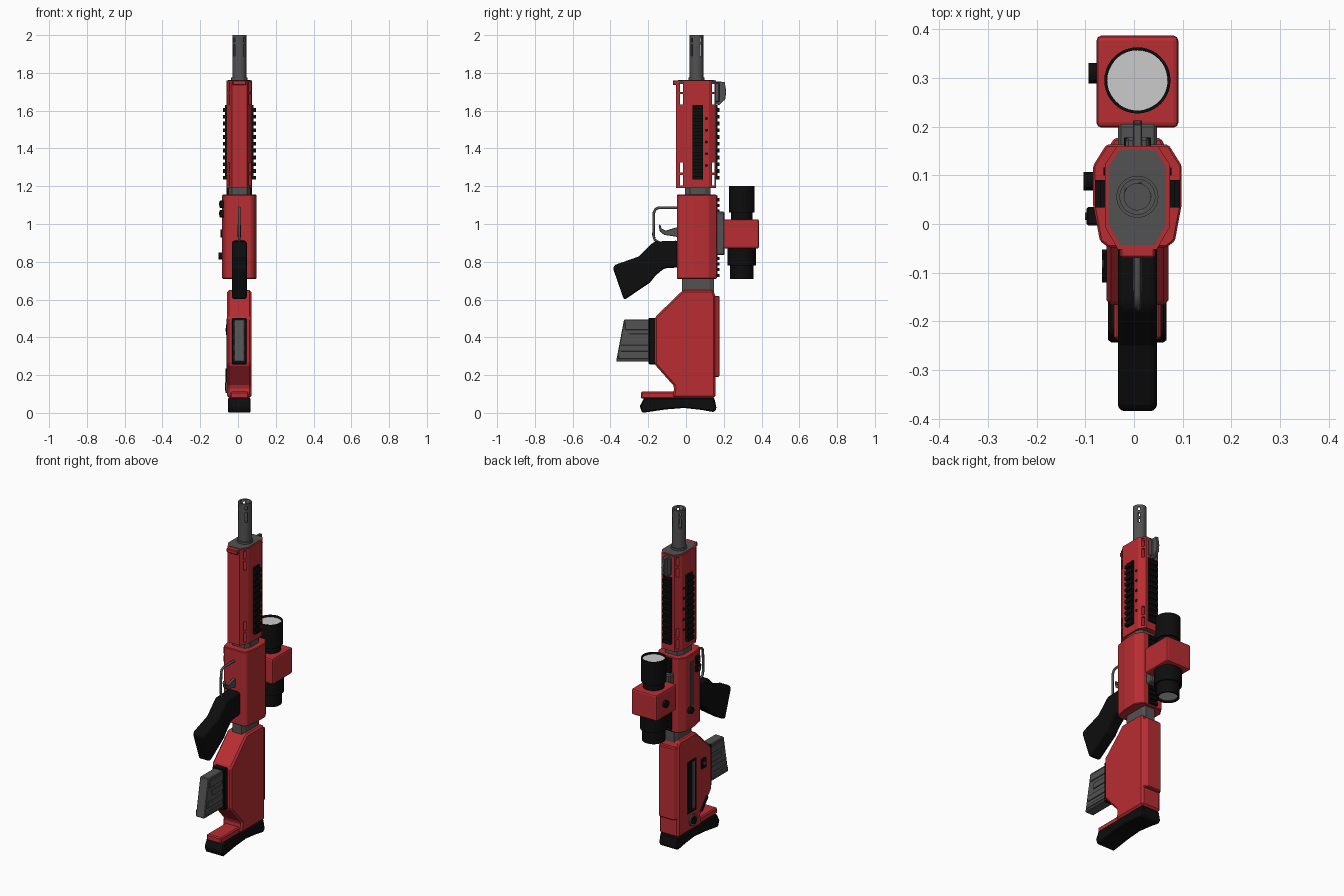
import bpy, bmesh, math
from mathutils import Vector

if "Cube" in bpy.data.objects:
    bpy.data.objects.remove(bpy.data.objects["Cube"])

CX = 0.007          # centre plane of the body
BY = 0.056          # bore axis in y


def material(name, col):
    m = bpy.data.materials.new(name)
    m.diffuse_color = (*col, 1)
    m.use_nodes = True
    m.node_tree.nodes["Principled BSDF"].inputs["Base Color"].default_value = m.diffuse_color
    return m


RED = material("red", (0.48, 0.026, 0.032))
BLACK = material("black", (0.004, 0.004, 0.004))
STEEL = material("steel", (0.085, 0.085, 0.085))


def prism(name, pts, axis, lo, hi, mat, bevel=0.0, segs=1):
    """Extrude a closed profile: axis 'x' takes (y,z), 'y' takes (x,z), 'z' takes (x,y)."""
    place = {'x': lambda p, t: (t, p[0], p[1]),
             'y': lambda p, t: (p[0], t, p[1]),
             'z': lambda p, t: (p[0], p[1], t)}[axis]
    bm = bmesh.new()
    a = [bm.verts.new(place(p, lo)) for p in pts]
    b = [bm.verts.new(place(p, hi)) for p in pts]
    bm.faces.new(a)
    bm.faces.new(b[::-1])
    n = len(pts)
    for i in range(n):
        bm.faces.new((a[i], a[(i + 1) % n], b[(i + 1) % n], b[i]))
    bmesh.ops.recalc_face_normals(bm, faces=bm.faces)
    me = bpy.data.meshes.new(name)
    bm.to_mesh(me)
    bm.free()
    ob = bpy.data.objects.new(name, me)
    bpy.context.collection.objects.link(ob)
    if mat:
        me.materials.append(mat)
    if bevel:
        m = ob.modifiers.new("bevel", 'BEVEL')
        m.width, m.segments, m.limit_method = bevel, segs, 'ANGLE'
    return ob


def box(name, x, y, z, mat, bevel=0.0, segs=1):
    pts = [(x[0], y[0]), (x[1], y[0]), (x[1], y[1]), (x[0], y[1])]
    return prism(name, pts, 'z', z[0], z[1], mat, bevel, segs)


def sym(half):
    """Mirror (half-width, y) points into a closed section about the centre plane."""
    return [(CX + x, y) for x, y in half] + [(CX - x, y) for x, y in half[::-1]]


def cyl(name, r, depth, loc, mat, rot=(0, 0, 0), n=40, r2=None):
    bpy.ops.mesh.primitive_cone_add(vertices=n, radius1=r, radius2=r if r2 is None else r2,
                                    depth=depth, location=loc, rotation=rot)
    ob = bpy.context.object
    ob.name = name
    if mat:
        ob.data.materials.append(mat)
    bpy.ops.object.shade_smooth_by_angle(angle=math.radians(30))
    return ob


def cut(ob, cutters):
    """Subtract the cutters from ob and remove them."""
    bpy.ops.object.select_all(action='DESELECT')
    bpy.context.view_layer.objects.active = ob
    for c in cutters:
        m = ob.modifiers.new("cut", 'BOOLEAN')
        m.object, m.operation, m.solver = c, 'DIFFERENCE', 'EXACT'
        bpy.ops.object.modifier_apply(modifier=m.name)
        bpy.data.objects.remove(c)


def tube(name, r, ri, z0, z1, y, depth, mat):
    ob = cyl(name, r, z1 - z0, (CX, y, (z0 + z1) / 2), mat)
    cut(ob, [cyl("bore", ri, 2 * depth, (CX, y, z1), mat)])
    return ob


def rail(name, side, z0, z1, n, w=0.028):
    """Toothed accessory rail; side is -1/+1 for left/right, 0 for the rear face."""
    pitch = (z1 - z0) / n
    prof = [(0, z0)]
    for i in range(n):
        z = z0 + i * pitch
        prof += [(0.021, z), (0.021, z + pitch * .55), (0.01, z + pitch * .55), (0.01, z + pitch)]
    prof += [(0, z1)]
    if side:
        pts = [(CX + side * (0.066 + d), z) for d, z in prof]
        return prism(name, pts, 'y', 0.062 - w, 0.062 + w, BLACK)
    return prism(name, [(0.157 + d, z) for d, z in prof], 'x', CX - w, CX + w, BLACK)


# Barrel with hollow slotted muzzle
barrel = tube("barrel", 0.037, 0.027, 1.15, 2.0, BY, 0.13, STEEL)
slots = []
for a in (45, 135):
    for z, h in ((1.975, 0.022), (1.92, 0.06)):
        s = box("slot", (-.06, .06), (-.006, .006), (-h / 2, h / 2), STEEL)
        s.location, s.rotation_euler = (CX, BY, z), (0, 0, math.radians(a))
        slots.append(s)
bpy.context.view_layer.update()
cut(barrel, slots)

# Handguard: octagonal sleeve with see-through vents at both ends
oct_half = [(0.04, -0.052), (0.067, -0.005), (0.067, 0.122), (0.042, 0.16)]
hand = prism("handguard", sym(oct_half), 'z', 1.19, 1.76, RED)
vents = []
for y in ((-.031, -.016), (.138, .152)):
    for z in ((1.70, 1.752), (1.632, 1.688), (1.272, 1.326), (1.204, 1.26)):
        vents.append(box("vent", (-.2, .2), y, z, RED))
cut(hand, vents)
box("handguard_lip", (CX - .036, CX + .036), (-.07, -.045), (1.735, 1.76), RED, .004)
prism("handguard_cap", sym([(x * .88, BY + (y - BY) * .92) for x, y in oct_half]),
      'z', 1.74, 1.763, STEEL)
cyl("barrel_collar", 0.043, 0.02, (CX, BY, 1.765), STEEL)

# Rails and side screws
rail("left_rail", -1, 1.235, 1.63, 11)
rail("right_rail", 1, 1.235, 1.63, 11)
rail("rear_rail", 0, 1.235, 1.63, 11)
for s in (-1, 1):
    for i in range(5):
        cyl("side_screw", 0.008, 0.006, (CX + s * .067, 0.108, 1.31 + i * .062), BLACK,
            (0, math.pi / 2, 0), 12)

# Front sight
prism("front_sight", [(.155, 1.635), (.175, 1.63), (.208, 1.66), (.213, 1.70), (.205, 1.752),
                      (.155, 1.755)], 'x', CX - .009, CX + .009, STEEL, .002)
box("front_sight_base", (CX - .024, CX + .024), (.15, .178), (1.645, 1.75), STEEL, .006)

# Necks joining the three body sections
neck = [(0.04, -0.005), (0.058, 0.02), (0.058, 0.1), (0.04, 0.13)]
prism("front_neck", sym(neck), 'z', 1.13, 1.21, STEEL)
prism("rear_neck", sym([(0.03, -0.02), (0.04, 0.0), (0.04, 0.125), (0.03, 0.147)]),
      'z', 0.62, 0.74, STEEL)

# Receiver
rec = [(0.06, -0.048), (0.077, -0.035), (0.091, 0.04), (0.091, 0.12), (0.064, 0.163)]
receiver = prism("receiver", sym(rec), 'z', 0.71, 1.155, RED)
cut(receiver, [box("groove", (-.12, -.076), (.048, .074), (.84, 1.105), RED)])
for m in receiver.data.polygons:
    m.use_smooth = False
b = receiver.modifiers.new("bevel", 'BEVEL')
b.width, b.limit_method = .005, 'ANGLE'
box("charging_bar", (-.083, -.074), (.053, .069), (.84, 1.10), STEEL)
cyl("charging_knob", 0.019, 0.03, (-.089, .088, .83), BLACK, (0, math.pi / 2, 0), 20)
for z in (1.055, 1.105):
    box("selector_button", (-.098, -.07), (-.003, .035), (z - .02, z + .02), BLACK, .004)
    cyl("selector_pin", 0.008, 0.004, (-.099, .016, z), STEEL, (0, math.pi / 2, 0), 12)

# Scope mount, short rails and housing
rail("upper_mount_rail", 0, 1.06, 1.15, 3)
rail("lower_mount_rail", 0, 0.72, 0.84, 4)
box("scope_mount", (CX - .04, CX + .04), (.155, .205), (.835, 1.065), STEEL, .006)
box("scope_housing", (CX - .084, CX + .084), (.198, .387), (.87, 1.025), RED, .01, 2)
SY = 0.295
cyl("scope_front_neck", 0.058, 0.06, (CX, SY, 1.04), BLACK)
tube("scope_front_tube", 0.068, 0.062, 1.06, 1.2, SY, 0.02, BLACK)
cyl("front_lens", 0.062, 0.006, (CX, SY, 1.186), None)
cyl("scope_rear_collar", 0.075, 0.1, (CX, SY, .83), BLACK)
rear = cyl("scope_eyepiece", 0.063, 0.08, (CX, SY, .748), BLACK)
cut(rear, [cyl("eye_hole", 0.053, 0.03, (CX, SY, .708), BLACK)])
cyl("rear_lens", 0.053, 0.004, (CX, SY, .721), None)
cyl("scope_knob", 0.021, 0.03, (-.078, .31, .95), BLACK, (0, math.pi / 2, 0), 20)


# Trigger guard and trigger
def wire(name, pts, r):
    cu = bpy.data.curves.new(name, 'CURVE')
    cu.dimensions, cu.bevel_depth, cu.bevel_resolution = '3D', r, 2
    cu.use_fill_caps = True
    sp = cu.splines.new('POLY')
    sp.points.add(len(pts) - 1)
    for p, (y, z) in zip(sp.points, pts):
        p.co = (CX, y, z, 1)
    cu.materials.append(STEEL)
    ob = bpy.data.objects.new(name, cu)
    bpy.context.collection.objects.link(ob)


wire("trigger_guard", [(-.03, 1.086), (-.145, 1.086), (-.162, 1.078), (-.17, 1.06),
                       (-.172, .94), (-.165, .915), (-.13, .895)], .007)
prism("trigger", [(-.04, .985), (-.085, .972), (-.108, .965), (-.128, .975), (-.138, 1.0),
                  (-.145, .99), (-.138, .96), (-.115, .942), (-.085, .938), (-.04, .93)],
      'x', CX - .009, CX + .009, STEEL, .002)

# Pistol grip
prism("pistol_grip", [(-.17, .907), (-.04, .912), (-.04, .77), (-.116, .765), (-.16, .728),
                      (-.19, .69), (-.328, .597), (-.388, .77), (-.372, .785), (-.25, .828)],
      'x', CX - .04, CX + .04, BLACK, .014, 3)

# Stock body
prism("stock", [(-.016, .65), (.143, .65), (.155, .62), (.155, .08), (-.07, .08), (-.062, .14),
                (-.166, .257), (-.166, .505)], 'x', CX - .064, CX + .064, RED, .01)
prism("stock_heel", [(-.238, .112), (-.05, .112), (-.04, .17), (.1, .17), (.1, .075), (-.238, .075)],
      'x', CX - .048, CX + .048, RED, .006)
prism("cheek_plate", sym([(.062, .15), (.048, .177)]), 'z', .19, .62, RED, .005)
prism("butt_pad", [(-.222, .08), (.15, .08), (.162, .022), (.148, .004), (.08, .016), (-.01, .026),
                   (-.11, .018), (-.232, .0), (-.245, .035)], 'x', CX - .06, CX + .06, BLACK, .006)

# Ejection port, release and lever on the left side of the stock
box("ejection_port", (-.06, -.05), (-.012, .065), (.19, .50), BLACK)
box("port_bolt", (-.062, -.05), (.005, .028), (.21, .49), STEEL)
box("magazine_release", (-.063, -.05), (-.105, -.06), (.41, .47), BLACK, .003)
cyl("release_pin", .01, .004, (-.064, -.083, .44), STEEL, (0, math.pi / 2, 0), 12)
cyl("sling_stud", .034, .014, (-.058, .02, .14), STEEL, (0, math.pi / 2, 0), 24)
cyl("sling_stud_core", .022, .02, (-.06, .02, .14), BLACK, (0, math.pi / 2, 0), 24)
prism("sling_bar", [(-.062, .16), (-.052, .165), (-.11, .235), (-.12, .228)],
      'x', -.066, -.05, BLACK)

# Magazine well and ribbed magazine
box("magazine_well", (CX - .039, CX + .039), (-.198, -.15), (.257, .502), BLACK, .004)
prism("magazine", [(-.328, .495), (-.18, .495), (-.18, .272), (-.37, .272)],
      'x', CX - .029, CX + .029, STEEL, .004)
for s in (-1, 1):
    for z0, z1, y0 in ((.44, .482, -.322), (.325, .36, -.345), (.285, .305, -.358), (.385, .42, -.30)):
        xs = sorted((CX + s * .025, CX + s * .034))
        box("magazine_rib", xs, (y0, -.19), (z0, z1), STEEL, .002)
